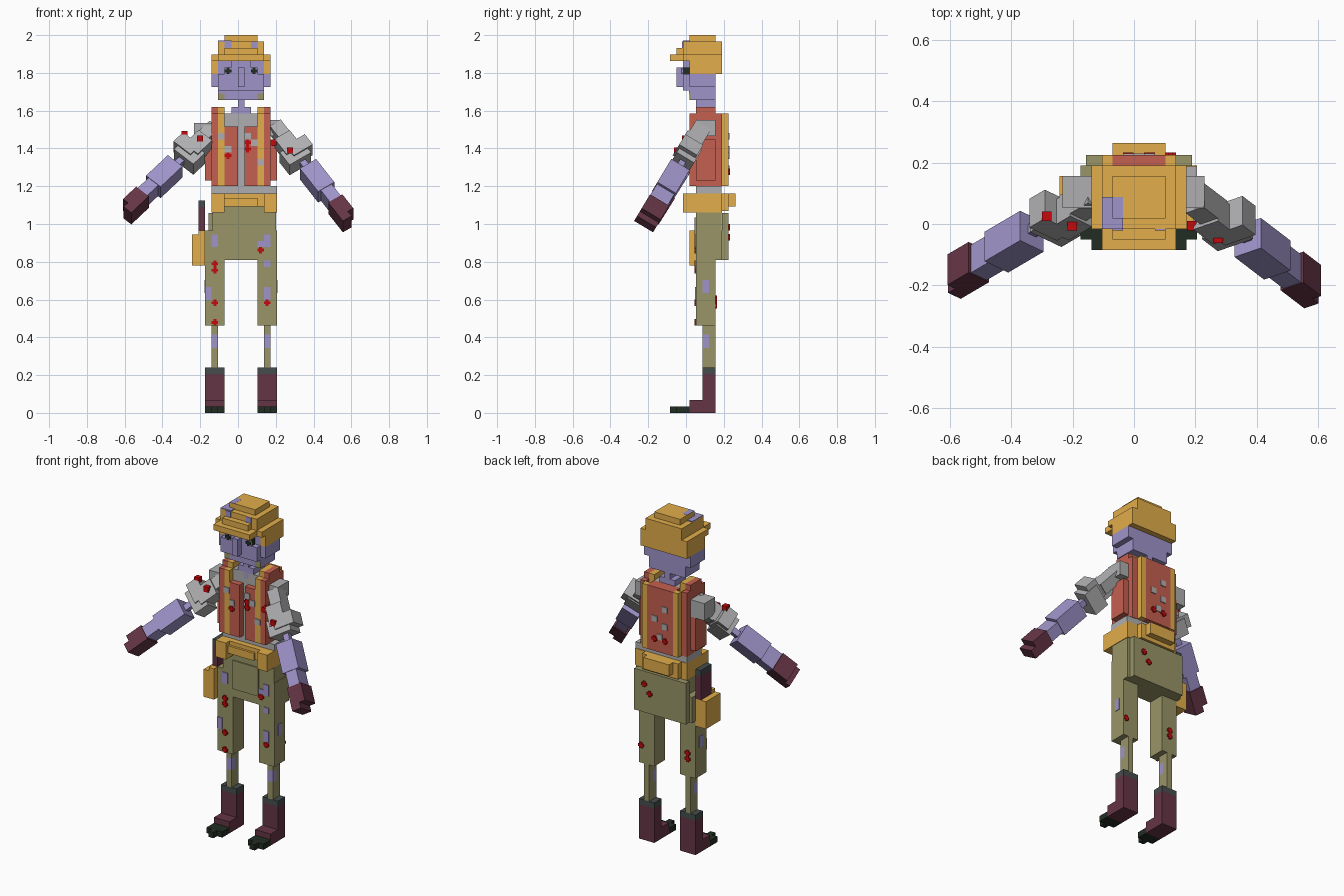
import bpy
import bmesh
from math import radians
from mathutils import Matrix, Vector

if "Cube" in bpy.data.objects:
    bpy.data.objects.remove(bpy.data.objects["Cube"], do_unlink=True)

V = 2 / 58                      # size of one block
THIN = 0.15                     # plate thickness in blocks
BODY = Matrix.Translation((0.016 - 5.5 * V, -0.085, 0)) @ Matrix.Scale(V, 4)

COLOURS = {
    "gold": (0.76, 0.42, 0.07), "skin": (0.345, 0.295, 0.585),
    "red_cloth": (0.56, 0.117, 0.08), "grey_cloth": (0.43, 0.43, 0.44),
    "olive": (0.32, 0.30, 0.137), "maroon": (0.13, 0.035, 0.06),
    "black": (0.016, 0.027, 0.017), "slate": (0.06, 0.073, 0.073),
    "blood": (0.56, 0.003, 0.004),
}
MATS = {}
for name, rgb in COLOURS.items():
    m = bpy.data.materials.new(name)
    m.use_nodes = True
    m.diffuse_color = (*rgb, 1)
    m.node_tree.nodes["Principled BSDF"].inputs["Base Color"].default_value = (*rgb, 1)
    MATS[name] = m
NAMES = list(MATS)


class Part:
    """A named object made of coloured boxes given in block units."""

    def __init__(self, name, matrix=BODY):
        self.name, self.matrix, self.bm = name, matrix, bmesh.new()

    def box(self, colour, x, y, z):
        lo, hi = Vector((x[0], y[0], z[0])), Vector((x[1], y[1], z[1]))
        mat = Matrix.Translation((lo + hi) / 2) @ Matrix.Diagonal((*(hi - lo), 1))
        verts = bmesh.ops.create_cube(self.bm, size=1, matrix=self.matrix @ mat)["verts"]
        for f in {f for v in verts for f in v.link_faces}:
            f.material_index = NAMES.index(colour)
        return self

    def front(self, colour, x, y, z):
        return self.box(colour, x, (y - THIN, y + 0.05), z)

    def back(self, colour, x, y, z):
        return self.box(colour, x, (y - 0.05, y + THIN), z)

    def cross(self, colour, x, y, z):
        # plus-shaped splash filling one block face
        self.box(colour, (x, x + 1), y, (z + 0.28, z + 0.72))
        return self.box(colour, (x + 0.28, x + 0.72), y, (z, z + 1))

    def splash(self, x, y, z, facing=-1):
        return self.cross("blood", x, sorted((y - facing * 0.05, y + facing * 0.2)), z)

    def done(self):
        mesh = bpy.data.meshes.new(self.name)
        self.bm.to_mesh(mesh)
        self.bm.free()
        for m in MATS.values():
            mesh.materials.append(m)
        bpy.context.collection.objects.link(bpy.data.objects.new(self.name, mesh))


# Boots and legs
for side, x in (("right", 0), ("left", 8)):
    p = Part(side + "_boot")
    p.box("black", (x, x + 3), (1, 3), (0, 1)).box("black", (x + 1, x + 2), (0, 1), (0, 1))
    p.box("maroon", (x, x + 3), (3, 7), (0, 2)).box("maroon", (x, x + 3), (5, 7), (2, 6))
    p.box("slate", (x, x + 3), (5, 7), (6, 7))
    p.done()

    p = Part(side + "_leg")
    s = x + 1
    p.box("olive", (s, s + 1), (5, 7), (7, 10)).box("skin", (s, s + 1), (5, 6), (10, 12))
    p.box("olive", (s, s + 1), (6, 7), (10, 12)).box("olive", (s, s + 1), (5, 7), (12, 13.4))
    p.box("olive", (x, x + 3), (4, 7), (13.4, 23.5))
    patch = 0 if x == 0 else s
    p.front("skin", (patch, patch + 1), 4, (17.3, 19.3))
    outer = 0 if x == 0 else 11
    p.box("skin", (outer - 0.1, outer + 0.1), (5, 6), (18.4, 20.4))
    p.splash(s, 4, 16.4)
    if x == 0:
        p.splash(s, 4, 13.4)
        p.splash(s, 7, 16, 1)
        p.splash(s, 7, 17, 1)
    else:
        p.front("skin", (s, s + 1), 4, (22.4, 23.4))
        p.splash(s + 1, 7, 16, 1)
    p.done()

# Trousers top with the wide seat at the back
p = Part("hips")
p.box("olive", (0, 11), (4, 8), (23.5, 28)).box("olive", (1.1, 10.9), (4, 7.9), (28, 31.7))
p.box("olive", (0.5, 10.5), (8, 9), (23.5, 30.7)).box("olive", (3, 8), (3.8, 4), (25, 30))
p.front("skin", (1, 2), 4, (25.5, 27.4)).front("skin", (9, 10), 4, (25.5, 27.4))
p.front("skin", (8, 9), 4, (25.5, 26.4))
p.splash(1, 4, 22.4).splash(1, 4, 21.4).splash(8, 4, 24.5)
p.splash(8, 9, 28, 1).splash(7, 9, 26.5, 1)
p.done()

p = Part("belt")
p.box("gold", (1, 11), (3, 8), (31.7, 33.7)).box("gold", (3, 8), (2.6, 3), (31.7, 33))
p.box("gold", (9, 11), (2, 8), (30.8, 33.7)).box("gold", (1, 3), (2, 8), (30.8, 33.7))
p.box("gold", (2, 9), (8, 9), (31, 33.7)).box("gold", (3, 8), (9, 10.1), (31.7, 33.7))
p.done()

p = Part("holster")
p.box("gold", (-2, 0), (3, 7), (22.6, 27.4)).box("gold", (-1, 0), (3, 4), (27, 28))
p.done()
p = Part("holster_handle")
p.box("maroon", (-1, 0), (4, 7), (27.4, 31.6)).box("slate", (-1, 0), (4, 7), (31.6, 32.6))
p.done()

# Shirt and open vest
p = Part("shirt")
p.box("grey_cloth", (1.1, 9.9), (4, 7.9), (34, 45)).box("grey_cloth", (3, 8), (4, 7), (45, 46))
p.box("grey_cloth", (1, 11), (4, 7.9), (33.7, 34.8))
p.box("grey_cloth", (-1.7, 1), (4, 7), (41.5, 44.5))
p.box("grey_cloth", (10, 11.7), (4, 7), (42.5, 45))
p.done()

p = Part("vest")
for a, sign in ((1, 1), (10, -1)):
    def span(lo, hi):
        return sorted((a + sign * lo, a + sign * hi))
    p.box("red_cloth", span(0, 1), (3, 8), (34.8, 46))
    p.box("gold", span(1, 2), (3, 4), (34.8, 46))
    p.box("red_cloth", span(2, 4), (3, 4), (34.8, 44))
    p.box("red_cloth", span(0, 1), (4, 7), (46, 47))
    p.box("gold", span(1, 2), (4, 7), (45, 47))
    p.box("gold", span(1, 2), (8, 9), (34.8, 46))
    p.box("red_cloth", span(-1, 0), (4, 7), (35.7, 42))
p.box("red_cloth", (3, 8), (8, 9), (34.8, 46)).box("red_cloth", (3, 8), (7, 8), (45, 46))
for x, z in ((3, 40), (8, 38), (6, 42), (2, 42), (7, 41)):
    p.front("grey_cloth", (x, x + 1), 3, (z, z + 1))
for x, z in ((4, 42), (6, 40), (5, 37), (4, 39)):
    p.back("grey_cloth", (x, x + 1), 9, (z, z + 1))
p.splash(3, 3, 39).splash(6, 3, 40).splash(6, 3, 41).splash(10, 4, 41)
p.splash(6, 9, 36.5, 1).splash(4, 9, 36.5, 1)
p.done()

# Neck and head
p = Part("neck")
p.box("skin", (5, 6), (4, 7), (45, 49)).box("skin", (4, 7), (4, 7), (46, 47))
p.done()

p = Part("head")
p.box("skin", (1, 10), (3, 7), (50, 52)).box("skin", (2, 9), (3, 7), (52, 54.5))
p.box("skin", (2, 9), (2.9, 7), (49, 50)).box("skin", (2, 9), (3.2, 7), (48, 49))
p.box("skin", (2, 9), (2, 3), (49.5, 52)).box("skin", (4, 7), (2, 3), (52, 54))
p.box("olive", (2, 3), (3, 3.2), (48, 49)).box("olive", (8, 9), (3, 3.2), (48, 49))
p.box("skin", (3, 8), (3, 3.2), (48, 49))
p.done()

p = Part("nose")
p.box("skin", (5, 6), (1, 2), (50, 53)).done()

p = Part("eyes")
for x in (3, 7):
    p.box("black", (x, x + 1), (2, 3), (52, 53)).front("skin", (x, x + 1), 2, (52, 53))
    p.cross("black", x, (1.75, 2), 52)
p.done()

# Cap with stepped crown, brim and torn patches
p = Part("cap")
p.box("gold", (1, 2), (3, 8), (52, 54)).box("gold", (9, 10), (3, 8), (52, 54))
p.box("gold", (2, 9), (7, 8), (52, 54))
p.box("gold", (1, 10), (2, 8), (54, 55)).box("gold", (2, 9), (2, 8), (55, 57))
p.box("gold", (3, 8), (3, 7), (57, 58))
p.box("gold", (2, 9), (0, 2), (54, 55)).box("gold", (3, 8), (1, 2), (55, 56))
p.front("skin", (3, 4), 2, (55.9, 57)).front("skin", (7, 8), 2, (56, 57))
p.box("skin", (2, 3), (2, 5), (56.95, 57.15)).box("skin", (3, 4), (2, 3), (56.95, 57.15))
p.box("skin", (3, 4), (3, 5), (57.95, 58.01))
p.done()

# Arms: boxes hang down from the shoulder, then swing forward and outward
for side, s, start, swing, spread in (("left", 1, (0.197, 0.09, 1.51), 31, 34),
                                      ("right", -1, (-0.125, 0.10, 1.5), 32, 42)):
    M = (Matrix.Translation(start) @ Matrix.Rotation(radians(-swing), 4, "X")
         @ Matrix.Rotation(radians(-spread * s), 4, "Y") @ Matrix.Scale(V, 4))

    p = Part(side + "_sleeve", M)
    p.box("grey_cloth", (-1, 1), (-1.5, 1.2), (-4, 0))
    p.box("grey_cloth", sorted((s * -1.8, s)), (-1.8, 1), (-5.8, -2.5))
    p.box("grey_cloth", sorted((s * -2.4, s * 1.6)), (-1.5, 1.6), (-7.5, -4.8))
    p.box("grey_cloth", sorted((s * -1, s * 2.5)), (-1.8, 1.4), (-6.6, -4.4))
    p.done()

    p = Part(side + "_forearm", M)
    p.box("skin", (-0.5, 0.5), (-0.5, 0.5), (-9.5, -7))
    p.box("skin", (-1.5, 1.5), (-1.7, 1.6), (-14, -9))
    p.box("skin", (-1, 1), (-1.6, 1.5), (-16.6, -14))
    p.done()

    p = Part(side + "_glove", M)
    p.box("maroon", (-1.3, 1.3), (-1.7, 1.7), (-19.5, -16.5))
    p.box("maroon", sorted((s * -1.3, s * 0.3)), (-1.7, 1.7), (-20.5, -19.5))
    p.done()

# Stains on the sleeves
p = Part("sleeve_stains")
for x, y, z in ((-3.2, 3.2, 42.8), (-0.8, 2.3, 42.1), (10.5, 2.3, 41.5), (13, 1.1, 40.3)):
    p.box("blood", (x - 0.45, x + 0.45), (y - 0.45, y + 0.45), (z - 0.45, z + 0.45))
p.done()
